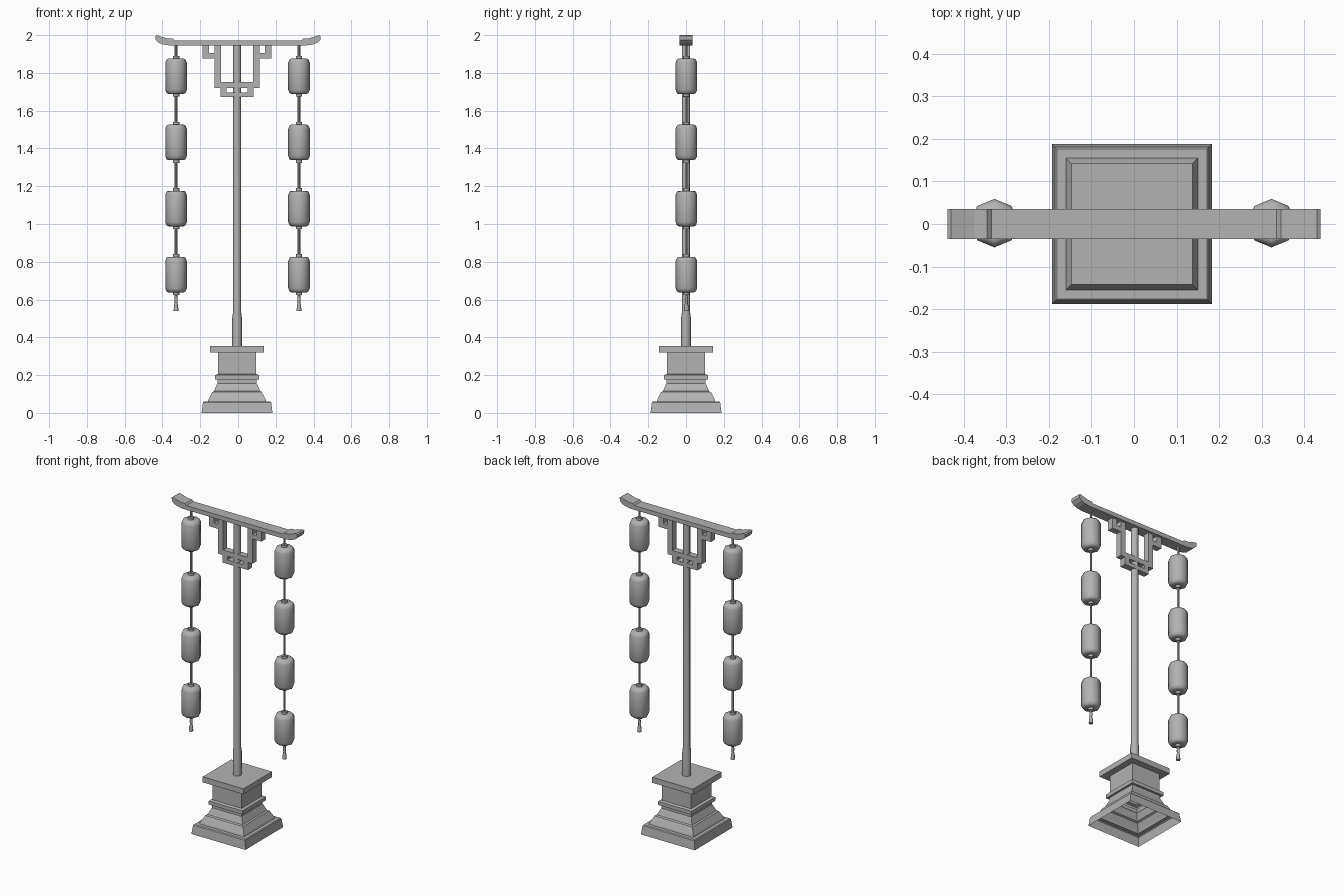
import bpy, bmesh, math

if "Cube" in bpy.data.objects:
    bpy.data.objects.remove(bpy.data.objects["Cube"])

stone = bpy.data.materials.new("plain grey")
stone.use_nodes = True
GREY = (0.45, 0.45, 0.45, 1)
stone.diffuse_color = GREY
stone.node_tree.nodes["Principled BSDF"].inputs["Base Color"].default_value = GREY

CX = -0.005   # axis of the post and base


def finish(name, bm, smooth=False):
    bmesh.ops.recalc_face_normals(bm, faces=bm.faces)
    mesh = bpy.data.meshes.new(name)
    bm.to_mesh(mesh)
    bm.free()
    mesh.materials.append(stone)
    obj = bpy.data.objects.new(name, mesh)
    bpy.context.collection.objects.link(obj)
    if smooth:
        bpy.ops.object.select_all(action='DESELECT')
        obj.select_set(True)
        bpy.context.view_layer.objects.active = obj
        bpy.ops.object.shade_smooth_by_angle(angle=math.radians(50))
    return obj


def lathe(name, profile, sides, x, y=0, turn=0, smooth=False, bottom=True):
    """Stack rings of (radius, height) and close the ends."""
    bm = bmesh.new()
    rings = []
    for r, z in profile:
        angles = [turn + math.tau * i / sides for i in range(sides)]
        rings.append([bm.verts.new((x + r * math.cos(a), y + r * math.sin(a), z)) for a in angles])
    for low, high in zip(rings, rings[1:]):
        for i in range(sides):
            j = (i + 1) % sides
            bm.faces.new((low[i], low[j], high[j], high[i]))
    bm.faces.new(rings[-1])
    if bottom:
        bm.faces.new(rings[0][::-1])
    return finish(name, bm, smooth)


def extrude_outline(name, outline, half_depth):
    """Outline in x, z pushed through along y."""
    bm = bmesh.new()
    face = bm.faces.new([bm.verts.new((x, -half_depth, z)) for x, z in outline])
    out = bmesh.ops.extrude_face_region(bm, geom=[face])
    verts = [v for v in out["geom"] if isinstance(v, bmesh.types.BMVert)]
    bmesh.ops.translate(bm, verts=verts, vec=(0, 2 * half_depth, 0))
    return finish(name, bm)


# Stepped square pedestal, hollow underneath
steps = [(.188, 0), (.181, .055), (.176, .06), (.155, .06), (.152, .07), (.132, .11),
         (.122, .115), (.106, .153), (.103, .155), (.103, .177), (.117, .177),
         (.117, .2), (.101, .205), (.101, .32), (.142, .32), (.142, .355)]
lathe("pedestal", [(h * math.sqrt(2), z) for h, z in steps], 4, CX,
      turn=math.pi / 4, bottom=False)

# Post with a thicker foot
lathe("post", [(.026, .35), (.026, .5), (.022, .53), (.022, 1.95)], 8, CX, smooth=True)

# Crossbeam with upturned ends
half_top = [(.335, 1.972), (.345, 1.982), (.375, 1.983), (.4, 1.99), (.43, 2.0), (.438, 1.995)]
half_under = [(.436, 1.975), (.42, 1.96), (.395, 1.95), (.36, 1.945)]
right = half_top + half_under
extrude_outline("crossbeam", right + [(-x, z) for x, z in reversed(right)], .035)

# Fretwork bracket: each bar is x from, x to, z from, z to, measured from the post
bars = {
    "hook_upright": (.148, .182, 1.876, 1.95),
    "hook_bar": (.118, .149, 1.876, 1.905),
    "long_upright": (.085, .12, 1.72, 1.95),
    "middle_bar": (0, .086, 1.72, 1.752),
    "short_upright": (.055, .088, 1.672, 1.721),
    "lower_bar": (0, .056, 1.672, 1.697),
}
for part, (x0, x1, z0, z1) in bars.items():
    for side, word in ((1, "left"), (-1, "right")):
        a, b = CX + side * x0, CX + side * x1
        extrude_outline(f"{word}_{part}", [(a, z0), (b, z0), (b, z1), (a, z1)], .02)

# Two strings of four lanterns, each string ending in a tassel
body = [(.04, -.094), (.05, -.089), (.057, -.072), (.057, .072), (.05, .089), (.04, .094)]
for word, x in (("right", -.328), ("left", .323)):
    y = .002
    lathe(f"{word}_cord", [(.007, .6), (.007, 1.95)], 6, x, y, smooth=True)
    for n in range(4):
        zc = 1.782 - .35 * n
        lathe(f"{word}_lantern_{n + 1}", [(r, zc + z) for r, z in body], 8, x, y, smooth=True)
        lathe(f"{word}_lantern_collar_{n + 1}", [(.017, zc - .108), (.017, zc + .108)],
              8, x, y, smooth=True)
    lathe(f"{word}_tassel", [(.013, .54), (.011, .565), (.007, .585), (.009, .6), (.006, .625)],
          8, x, y, smooth=True)
